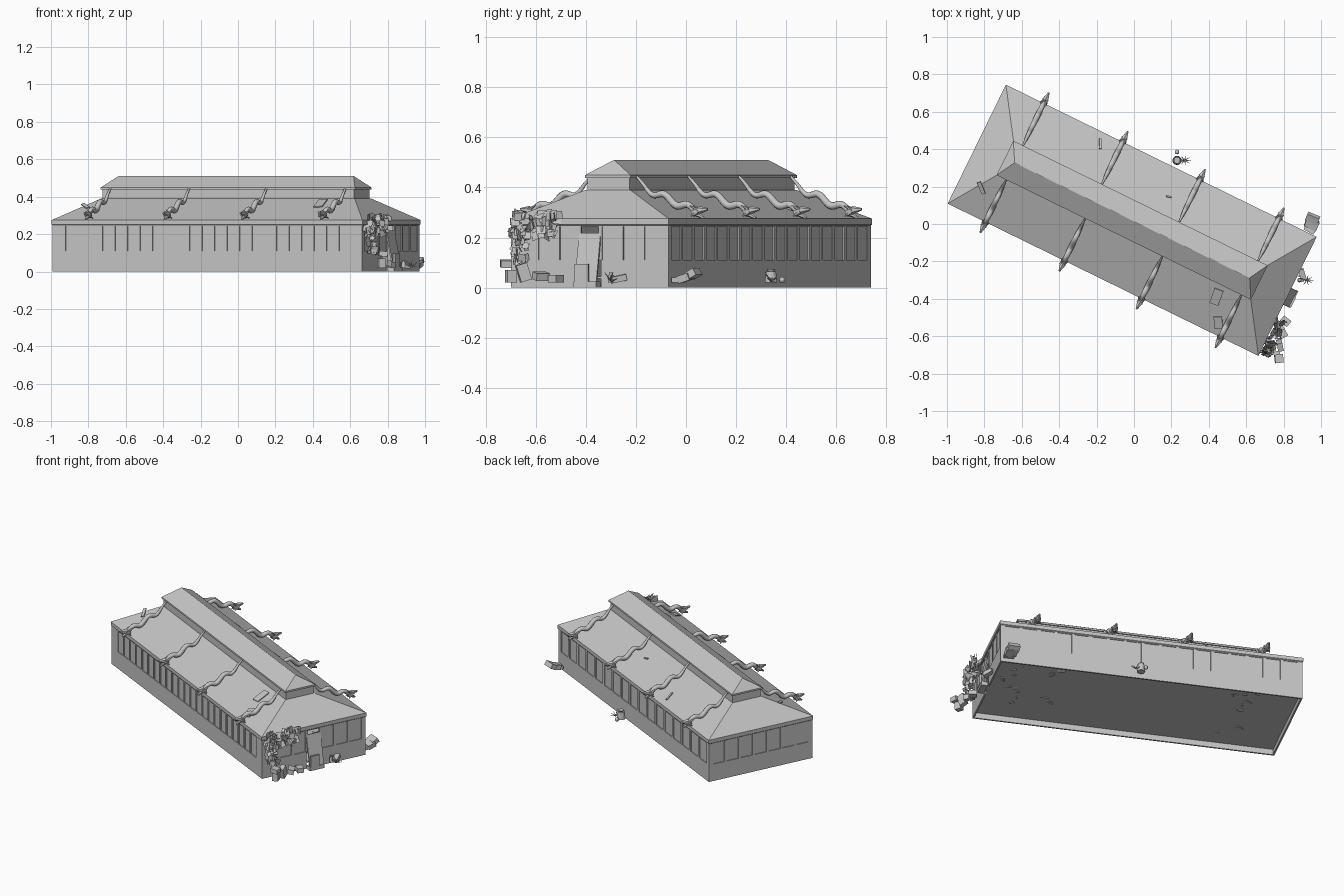
import bpy, bmesh, math, random
from mathutils import Matrix, Vector, Euler

random.seed(4)
cube = bpy.data.objects.get("Cube")
if cube:
    bpy.data.objects.remove(cube, do_unlink=True)

grey = bpy.data.materials.new("plain_grey")
grey.use_nodes = True
colour = (0.56, 0.56, 0.56, 1)
grey.diffuse_color = colour
grey.node_tree.nodes["Principled BSDF"].inputs["Base Color"].default_value = colour

# The hall sits at an angle: its own length axis is turned about z
HALL = Matrix.Translation((-0.01, 0.02, 0)) @ Matrix.Rotation(math.radians(-26.1), 4, 'Z')
LENGTH, WIDTH = 0.921, 0.35
SLOPE = math.atan2(0.115, 0.254)


def make(name, bm, matrix=HALL):
    bmesh.ops.recalc_face_normals(bm, faces=bm.faces)
    mesh = bpy.data.meshes.new(name)
    bm.to_mesh(mesh)
    bm.free()
    mesh.materials.append(grey)
    return place(name, mesh, matrix)


def place(name, mesh, matrix):
    obj = bpy.data.objects.new(name, mesh)
    bpy.context.collection.objects.link(obj)
    obj.matrix_world = matrix
    return obj


def box(bm, loc, size, rot=(0, 0, 0)):
    m = Matrix.LocRotScale(Vector(loc), Euler(rot), Vector(size))
    bmesh.ops.create_cube(bm, size=1, matrix=m)


def cone(bm, start, end, r1, r2, sides=6):
    a, b = Vector(start), Vector(end)
    turn = (b - a).to_track_quat('Z', 'Y').to_matrix().to_4x4()
    bmesh.ops.create_cone(bm, cap_ends=True, segments=sides, radius1=r1, radius2=r2,
                          depth=(b - a).length, matrix=Matrix.Translation((a + b) / 2) @ turn)


def skin(bm, rings):
    # Joins rings of equal point count and caps both ends
    loops = [[bm.verts.new(p) for p in ring] for ring in rings]
    n = len(loops[0])
    for low, high in zip(loops, loops[1:]):
        for i in range(n):
            j = (i + 1) % n
            bm.faces.new((low[i], low[j], high[j], high[i]))
    bm.faces.new(loops[0][::-1])
    bm.faces.new(loops[-1])


def rect(a, b, z):
    return [(-a, -b, z), (a, -b, z), (a, b, z), (-a, b, z)]


# Walls: plinth band, head band, posts and slightly set-back panes
def wall(name, half, reach, angle, count, post, margin, door=False):
    bm = bmesh.new()
    thick, sill, head = 0.01, 0.11, 0.244
    pitch = 2 * (half - margin) / count
    y = thick / 2
    box(bm, (0, y, (head + 0.26) / 2), (2 * half, thick, 0.26 - head))
    if door:
        side = half - 0.05
        for s in (-1, 1):
            box(bm, (s * (half + 0.05) / 2, y, sill / 2), (side, thick, sill))
    else:
        box(bm, (0, y, sill / 2), (2 * half, thick, sill))
    mid = (sill + head) / 2
    for s in (-1, 1):
        box(bm, (s * (half - margin / 2), y, mid), (margin, thick, head - sill))
    for i in range(count + 1):
        box(bm, (-half + margin + i * pitch, y, mid), (post, thick, head - sill))
    for i in range(count):
        if not (door and i == count // 2):
            x = -half + margin + (i + 0.5) * pitch
            box(bm, (x, 0.007, mid), (pitch, 0.004, head - sill))
    turn = Matrix.Rotation(math.radians(angle), 4, 'Z') @ Matrix.Translation((0, -reach, 0))
    return make(name, bm, HALL @ turn)


wall("front_wall", LENGTH, WIDTH, 0, 23, 0.012, 0.07)
wall("door_wall", WIDTH, LENGTH, 90, 7, 0.016, 0.02, door=True)
wall("back_wall", LENGTH, WIDTH, 180, 17, 0.02, 0.02)
wall("far_end_wall", WIDTH, LENGTH, 270, 7, 0.016, 0.02)

# Raised floor with rubble lying through it near both ends
bm = bmesh.new()
box(bm, (0, 0, 0.04), (2 * LENGTH - 0.01, 2 * WIDTH - 0.01, 0.008))
make("floor", bm)
bm = bmesh.new()
for i in range(24):
    x = random.choice((-1, 1)) * random.uniform(0.5, 0.86)
    box(bm, (x, random.uniform(-0.28, 0.28), 0.04),
        (random.uniform(0.01, 0.05), random.uniform(0.008, 0.03), 0.016),
        (random.uniform(-0.3, 0.3), 0, random.uniform(0, 3)))
make("floor_rubble", bm)

# Hipped roof with fascia, then the raised lantern with its own hipped cap
bm = bmesh.new()
skin(bm, [rect(0.921, 0.35, 0.248), rect(0.925, 0.354, 0.252),
          rect(0.925, 0.354, 0.275), rect(0.755, 0.1, 0.39)])
make("main_roof", bm)
bm = bmesh.new()
skin(bm, [rect(0.749, 0.094, 0.385), rect(0.749, 0.094, 0.438)])
make("lantern_wall", bm)
bm = bmesh.new()
skin(bm, [rect(0.757, 0.102, 0.438), rect(0.757, 0.102, 0.449), rect(0.7, 0.001, 0.51)])
make("lantern_roof", bm)

# Serpent ornament: wavy tapering body hugging the slope, big open-jawed head past the eave
bm = bmesh.new()
steps, sides = 36, 8
path = []
for i in range(steps + 1):
    t = i / steps
    z = 0.41 - 0.105 * t + 0.012 * math.sin(5 * math.pi * t + 0.5) + 0.03 * math.exp(-14 * t)
    path.append(Vector((0, 0.1 + 0.265 * t, z)))
rings = []
for i, p in enumerate(path):
    d = (path[min(i + 1, steps)] - path[max(i - 1, 0)]).normalized()
    up = Vector((1, 0, 0)).cross(d)
    r = 0.005 + 0.01 * math.sin(math.pi * 0.75 * i / steps)
    rings.append([p + r * (math.cos(a) * Vector((1, 0, 0)) + math.sin(a) * up)
                  for a in (k * math.tau / sides for k in range(sides))])
skin(bm, rings)
for f in bm.faces:
    f.smooth = len(f.verts) == 4
neck = path[-1]


def head_part(start, end, r1, r2):
    cone(bm, neck + Vector(start), neck + Vector(end), r1, r2)


head_part((0, -0.015, 0), (0, 0.014, 0.006), 0.015, 0.019)
head_part((0, 0.012, 0.01), (0, 0.052, 0.014), 0.017, 0.005)
head_part((0, 0.006, -0.005), (0, 0.036, -0.022), 0.012, 0.005)
for s in (-1, 1):
    head_part((s * 0.008, 0.005, 0.014), (s * 0.014, -0.022, 0.03), 0.007, 0.002)
    head_part((s * 0.01, 0, -0.004), (s * 0.02, -0.014, -0.014), 0.007, 0.002)
serpent = make("serpent_ornament", bm, HALL @ Matrix.Translation((0.7, 0, 0)))
for x in (-0.7, -0.23, 0.23, 0.7):
    for turn in (0, math.pi):
        if (x, turn) != (0.7, 0):
            place("serpent_ornament", serpent.data,
                  HALL @ Matrix.Translation((x, 0, 0)) @ Matrix.Rotation(turn, 4, 'Z'))

# Loose plates and shards lying on the roof slopes
bm = bmesh.new()
for x, y, w, l, spin in ((0.585, -0.17, 0.05, 0.09, 0.1), (0.655, -0.29, 0.045, 0.07, 0.5),
                         (-0.333, 0.293, 0.012, 0.06, 0.4), (0.12, 0.2, 0.03, 0.008, 0.3),
                         (-0.8, -0.2, 0.02, 0.07, 0.8)):
    z = 0.39 - 0.115 * (abs(y) - 0.1) / 0.254 + 0.006
    m = Matrix.Rotation(-math.copysign(SLOPE, y), 3, 'X') @ Matrix.Rotation(spin, 3, 'Z')
    box(bm, (x, y, z), (w, l, 0.006), m.to_euler())
make("loose_roof_plates", bm)

# Creeper on the door wall: a dense crown and a trailing strand
bm = bmesh.new()
for i in range(100):
    if i < 65:
        v, z = random.uniform(-0.33, -0.12), random.uniform(0.2, 0.3)
    else:
        v, z = random.uniform(-0.33, -0.27), random.uniform(0.1, 0.25)
    m = Matrix.LocRotScale(Vector((random.uniform(0.93, 0.98), v, z)),
                           Euler([random.uniform(-1, 1), 1.2 + random.uniform(-0.7, 0.7),
                                  random.uniform(-1, 1)]), None)
    bmesh.ops.create_grid(bm, x_segments=1, y_segments=1, size=random.uniform(0.012, 0.02), matrix=m)
make("creeper_leaves", bm)

# Crates and rubble outside the door end
ground = Matrix.Identity(4)
bm = bmesh.new()
for loc, size, rot in (
        ((0.95, 0.0, 0.04), (0.07, 0.05, 0.03), (0.3, 0.1, -0.4)),
        ((0.955, 0.03, 0.055), (0.07, 0.04, 0.03), (0.5, 0, -0.4)),
        ((0.94, -0.03, 0.03), (0.06, 0.03, 0.02), (0, 0, -0.5)),
        ((0.775, -0.72, 0.095), (0.045, 0.045, 0.028), (0, 0.1, 0.1)),
        ((0.765, -0.7, 0.045), (0.035, 0.04, 0.05), (0, 0, 0.3)),
        ((0.78, -0.65, 0.06), (0.03, 0.045, 0.07), (0.3, 0, 0.2)),
        ((0.79, -0.58, 0.045), (0.04, 0.06, 0.03), (0, 0.2, 0.5)),
        ((0.81, -0.52, 0.035), (0.04, 0.05, 0.03), (0, 0, 0.9)),
        ((0.9, -0.27, 0.035), (0.03, 0.06, 0.025), (0.2, 0, 0.3))):
    box(bm, loc, size, rot)
make("crates_and_rubble", bm, ground)

# Fallen door leaning into its opening, with a low step
bm = bmesh.new()
box(bm, (0.937, 0, 0.115), (0.008, 0.096, 0.21), (0, -0.2, 0))
make("leaning_door", bm)
bm = bmesh.new()
box(bm, (0.945, 0, 0.012), (0.04, 0.1, 0.024))
box(bm, (0.962, -0.015, 0.06), (0.012, 0.06, 0.07))
make("door_step", bm)

# Pots with dry twigs beside the walls
for x, y, r, h in ((0.23, 0.34, 0.025, 0.045), (0.885, -0.3, 0.012, 0.03)):
    bm = bmesh.new()
    cone(bm, (x, y, 0.02), (x, y, 0.02 + h), r, r * 0.8, 12)
    cone(bm, (x, y, 0.02 + h), (x, y, 0.03 + h), r * 0.5, r * 0.7, 12)
    bmesh.ops.create_uvsphere(bm, u_segments=10, v_segments=6, radius=r * 0.5,
                              matrix=Matrix.Translation((x, y + r * 1.8, 0.03)))
    make("pot", bm, ground)
    bm = bmesh.new()
    base = Vector((x + 0.04, y, 0.025))
    for i in range(9):
        a = i * math.tau / 9
        tip = Vector((math.cos(a) * 0.035, math.sin(a) * 0.025, random.uniform(0, 0.04)))
        cone(bm, base, base + tip, 0.003, 0.001, 4)
    make("dry_twigs", bm, ground)
